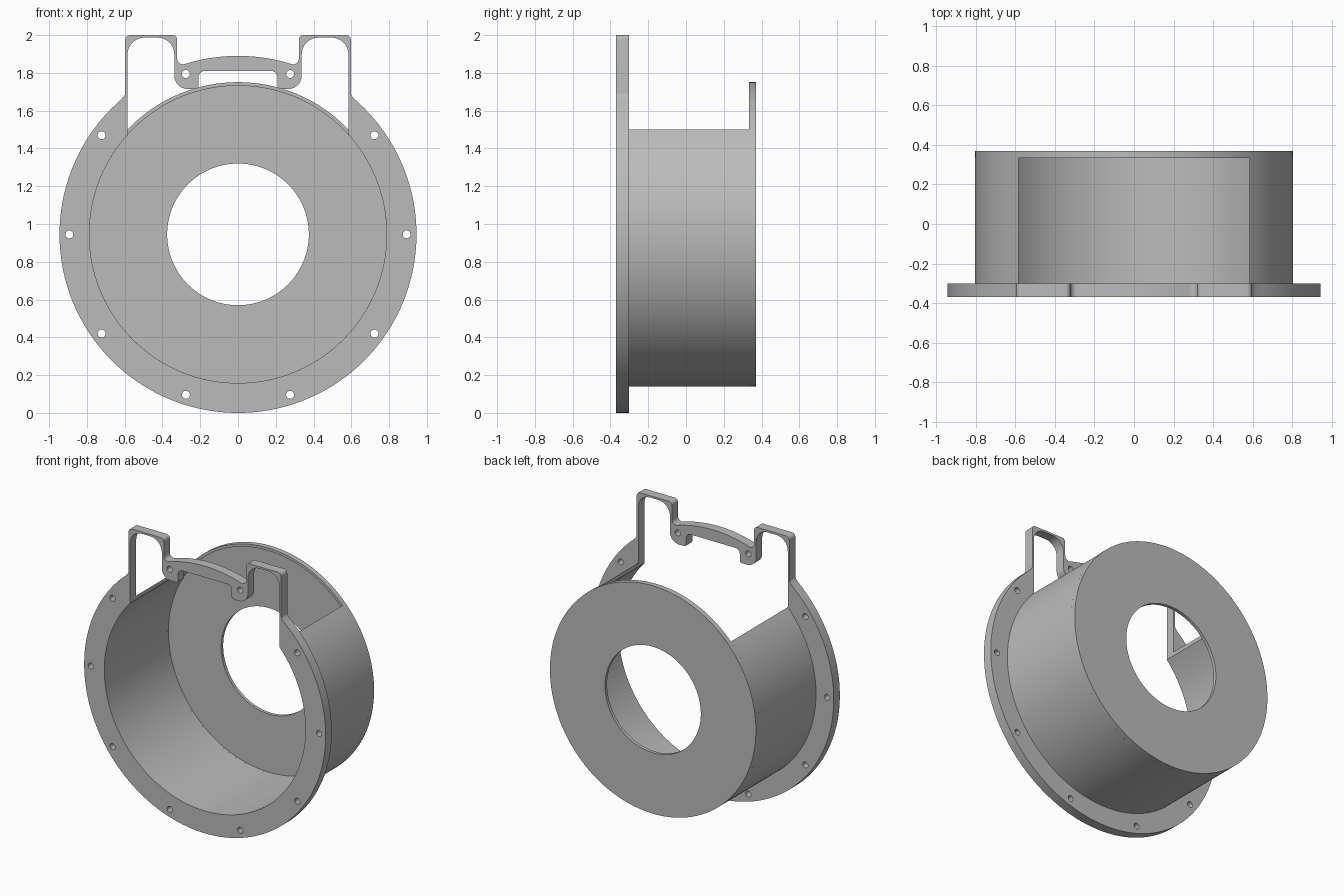
import bpy, bmesh, math
from mathutils import Vector

cube = bpy.data.objects.get("Cube")
if cube:
    bpy.data.objects.remove(cube, do_unlink=True)

CZ = 0.945                                  # height of the common axis
R_FLANGE, R_OUT, R_IN, R_BORE = 0.945, 0.806, 0.787, 0.375
GAP = 0.585                                 # half width of the top opening
Y_FRONT, Y_FLANGE, Y_RIM, Y_DISC, Y_BACK = -0.37, -0.302, 0.333, 0.347, 0.37

grey = bpy.data.materials.new("plain grey")
grey.use_nodes = True
grey.diffuse_color = (0.5, 0.5, 0.5, 1)
grey.node_tree.nodes["Principled BSDF"].inputs["Base Color"].default_value = (0.5, 0.5, 0.5, 1)


def arc(r, a0, a1, n=64, cx=0, cz=CZ):
    """Points along an arc, angles in radians."""
    return [(cx + r * math.cos(a0 + (a1 - a0) * i / n),
             cz + r * math.sin(a0 + (a1 - a0) * i / n)) for i in range(n + 1)]


def circle(r, n=128, cx=0, cz=CZ):
    return arc(r, 0, math.tau, n, cx, cz)[:-1]


def rounded(corners, n=8):
    """Fillet every (x, z, radius) corner of an open path."""
    pts = [corners[0][:2]]
    for before, here, after in zip(corners, corners[1:], corners[2:]):
        p = Vector(here[:2])
        u = (Vector(before[:2]) - p).normalized()
        v = (Vector(after[:2]) - p).normalized()
        half = u.angle(v) / 2
        r = here[2]
        if r == 0:
            pts.append(tuple(p))
            continue
        c = p + (u + v).normalized() * (r / math.sin(half))
        s = p + u * (r / math.tan(half)) - c
        e = p + v * (r / math.tan(half)) - c
        turn = math.atan2(s.x * e.y - s.y * e.x, s.dot(e))
        a = math.atan2(s.y, s.x)
        pts += arc(r, a, a + turn, n, c.x, c.y)
    return pts + [corners[-1][:2]]


def mirrored(half):
    """Close a right-hand path that starts and ends on x = 0."""
    return half + [(-x, z) for x, z in reversed(half[1:-1])]


def plate(name, loops, y0, y1):
    """Extrude a front outline with holes from y0 to y1."""
    cu = bpy.data.curves.new(name + "_outline", 'CURVE')
    cu.dimensions = '2D'
    cu.fill_mode = 'BOTH'
    cu.extrude = (y1 - y0) / 2
    for loop in loops:
        sp = cu.splines.new('POLY')
        sp.points.add(len(loop) - 1)
        for pt, (x, z) in zip(sp.points, loop):
            pt.co = (x, z, 0, 1)
        sp.use_cyclic_u = True
    tmp = bpy.data.objects.new(name + "_outline", cu)
    bpy.context.collection.objects.link(tmp)
    bpy.context.view_layer.update()
    me = bpy.data.meshes.new_from_object(tmp.evaluated_get(bpy.context.evaluated_depsgraph_get()))
    bpy.data.objects.remove(tmp, do_unlink=True)
    bm = bmesh.new()
    bm.from_mesh(me)
    for v in bm.verts:                       # stand the outline upright
        x, z, d = v.co
        v.co = (x, (y0 + y1) / 2 - d, z)
    bmesh.ops.remove_doubles(bm, verts=bm.verts, dist=1e-5)
    bmesh.ops.recalc_face_normals(bm, faces=bm.faces)
    bm.to_mesh(me)
    bm.free()
    me.name = name
    me.materials.clear()
    me.materials.append(grey)
    ob = bpy.data.objects.new(name, me)
    bpy.context.collection.objects.link(ob)
    bpy.ops.object.select_all(action='DESELECT')
    ob.select_set(True)
    bpy.context.view_layer.objects.active = ob
    bpy.ops.object.shade_smooth_by_angle(angle=math.radians(30))
    return ob


down, up = -math.pi / 2, math.pi / 2

# Flange outer edge: circle, squared ear, then the bridge arc
ear_start = math.acos(0.618 / R_FLANGE)
bridge_start = math.acos(0.275 / R_FLANGE)
shoulder = arc(R_FLANGE, down, ear_start)
bridge = arc(R_FLANGE, bridge_start, up, 16)
ear = rounded([(*shoulder[-1], 0), (0.597, 1.685, 0.03), (0.597, 2.0, 0.025),
               (0.322, 2.0, 0.025), (0.322, 1.835, 0.03), (*bridge[0], 0)])
outer = mirrored(shoulder + ear[1:-1] + bridge)

# Flange inner edge: bore, ear window, bolt lobe and bridge slot
cut_in = math.acos(GAP / R_IN)
cut_out = math.acos(GAP / R_OUT)
bore = arc(R_IN, down, cut_in)
window = rounded([(*bore[-1], 0), (GAP, 1.987, 0.09), (0.337, 1.987, 0.09),
                  (0.337, 1.715, 0.07), (0.21, 1.715, 0.015),
                  (0.21, 1.81, 0.035), (0, 1.81, 0)])
inner = mirrored(bore + window[1:])

# Ten evenly spaced bolt holes
bolts = [circle(0.021, 20, x, z) for x, z in circle(0.893, 10)]
plate("flange", [outer, inner] + bolts, Y_FRONT, Y_FLANGE)

# Drum wall, open at the top between two upright cuts
wall = arc(R_OUT, cut_out, -math.pi - cut_out, 128) + arc(R_IN, -math.pi - cut_in, cut_in, 128)
plate("drum_wall", [wall], Y_FLANGE, Y_RIM)

# Back rim and end disc with its central opening
plate("back_rim", [circle(R_OUT), circle(R_IN)], Y_RIM, Y_DISC)
plate("back_disc", [circle(R_OUT), circle(R_BORE)], Y_DISC, Y_BACK)
